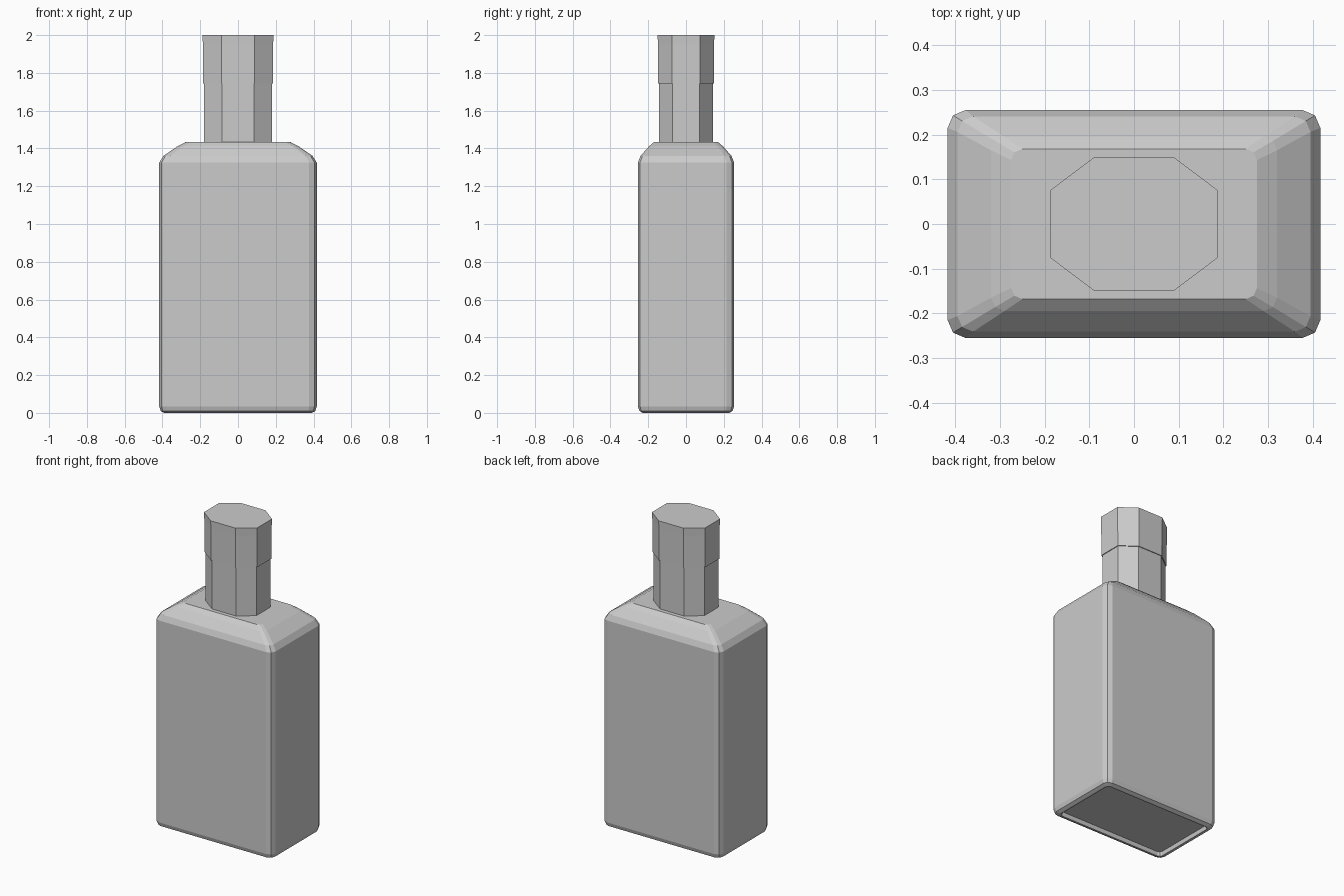
import bpy, bmesh

if "Cube" in bpy.data.objects:
    bpy.data.objects.remove(bpy.data.objects["Cube"], do_unlink=True)

# Single grey material
grey = bpy.data.materials.new("plain grey")
grey.use_nodes = True
colour = (0.6, 0.6, 0.6, 1)
grey.diffuse_color = colour
grey.node_tree.nodes["Principled BSDF"].inputs["Base Color"].default_value = colour


def rounded_rect(hx, hy, r):
    """Rectangle outline whose corners are two-step bevels of size r."""
    k = r * 0.3
    corner = [(hx, hy - r), (hx - k, hy - k), (hx - r, hy)]
    half = corner + [(-x, y) for x, y in reversed(corner)]
    return half + [(-x, -y) for x, y in half]


def octagon(hx, hy):
    """Stretched eight-sided outline."""
    half = [(hx, hy / 2), (hx * 0.47, hy), (-hx * 0.47, hy), (-hx, hy / 2)]
    return half + [(-x, -y) for x, y in half]


def loft(name, sections):
    """Skin a stack of (outline, height) sections and cap both ends."""
    bm = bmesh.new()
    rings = [[bm.verts.new((x, y, z)) for x, y in outline] for outline, z in sections]
    for low, high in zip(rings, rings[1:]):
        n = len(low)
        for i in range(n):
            j = (i + 1) % n
            bm.faces.new((low[i], low[j], high[j], high[i]))
    bm.faces.new(list(reversed(rings[0])))
    bm.faces.new(rings[-1])
    bmesh.ops.recalc_face_normals(bm, faces=bm.faces)
    mesh = bpy.data.meshes.new(name)
    bm.to_mesh(mesh)
    bm.free()
    mesh.materials.append(grey)
    obj = bpy.data.objects.new(name, mesh)
    bpy.context.collection.objects.link(obj)
    return obj


# Body: recessed base, bevelled foot, straight walls, sloped shoulder
body = [
    (0.375, 0.213, 0.025, 0.02),
    (0.38, 0.218, 0.0, 0.02),
    (0.39, 0.228, 0.0, 0.025),
    (0.409, 0.247, 0.01, 0.035),
    (0.417, 0.255, 0.035, 0.04),
    (0.417, 0.255, 1.325, 0.04),
    (0.395, 0.241, 1.36, 0.035),
    (0.32, 0.195, 1.412, 0.03),
    (0.275, 0.168, 1.435, 0.025),
]
loft("bottle_body", [(rounded_rect(hx, hy, r), z) for hx, hy, z, r in body])

# Neck and slightly flared cap
loft("bottle_neck", [(octagon(0.179, 0.142), z) for z in (1.43, 1.75)])
loft("bottle_cap", [(octagon(0.184, 0.147), 1.745),
                    (octagon(0.186, 0.149), 1.95),
                    (octagon(0.188, 0.15), 2.0)])
